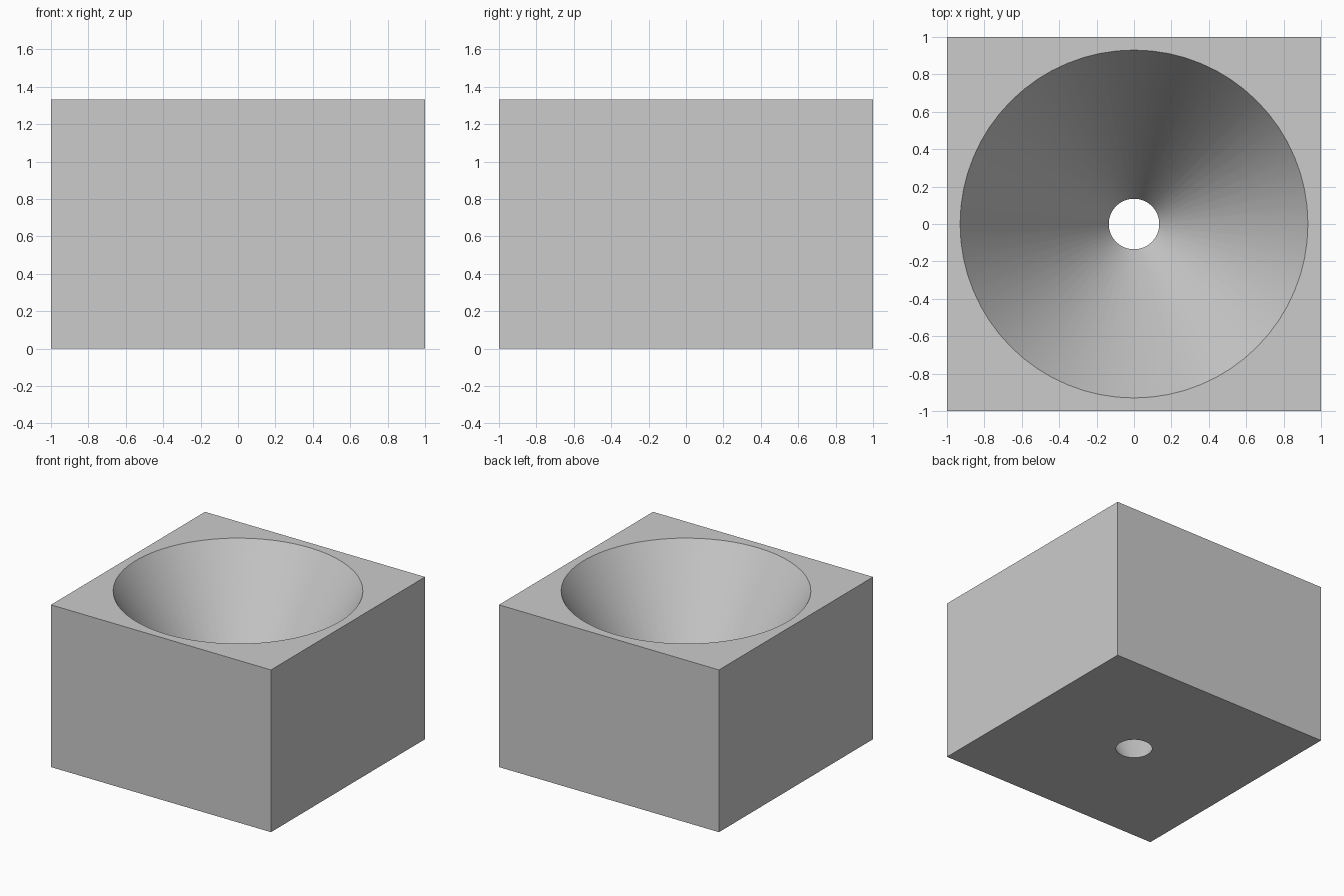
import bpy
import bmesh
from math import cos, sin, tau, radians

HALF, HEIGHT = 1.0, 1.333
TOP_RADIUS, HOLE_RADIUS = 0.93, 0.135
SIDES = 64

cube = bpy.data.objects.get("Cube")
if cube:
    bpy.data.objects.remove(cube, do_unlink=True)

# Plain grey material
grey = bpy.data.materials.new("plain_grey")
grey.use_nodes = True
colour = (0.6, 0.6, 0.6, 1)
grey.diffuse_color = colour
grey.node_tree.nodes["Principled BSDF"].inputs["Base Color"].default_value = colour

bm = bmesh.new()


def ring(radius, z):
    """Circle of vertices at height z."""
    return [bm.verts.new((radius * cos(tau * i / SIDES), radius * sin(tau * i / SIDES), z))
            for i in range(SIDES)]


def square(z):
    """Four block corners, one in each quadrant, counter-clockwise."""
    return [bm.verts.new((x * HALF, y * HALF, z))
            for x, y in ((1, 1), (-1, 1), (-1, -1), (1, -1))]


def plate(corners, circle):
    """Flat face between the square outline and the round opening."""
    quarter = SIDES // 4
    for q in range(4):
        for i in range(q * quarter, (q + 1) * quarter):
            bm.faces.new((corners[q], circle[(i + 1) % SIDES], circle[i]))
        end = circle[(q + 1) * quarter % SIDES]
        bm.faces.new((corners[q], corners[(q + 1) % 4], end))


def wall(lower, upper):
    """Band of quads joining two closed loops."""
    n = len(lower)
    return [bm.faces.new((lower[i], lower[(i + 1) % n], upper[(i + 1) % n], upper[i]))
            for i in range(n)]


# Block with a conical funnel running right through it
base, lid = square(0), square(HEIGHT)
hole, mouth = ring(HOLE_RADIUS, 0), ring(TOP_RADIUS, HEIGHT)
plate(base, hole)
plate(lid, mouth)
wall(base, lid)
wall(hole, mouth)
bmesh.ops.recalc_face_normals(bm, faces=bm.faces)

mesh = bpy.data.meshes.new("funnel_block")
bm.to_mesh(mesh)
bm.free()
mesh.materials.append(grey)
block = bpy.data.objects.new("funnel_block", mesh)
bpy.context.collection.objects.link(block)

# Smooth funnel wall, sharp block edges
bpy.context.view_layer.objects.active = block
block.select_set(True)
bpy.ops.object.shade_smooth_by_angle(angle=radians(30))
